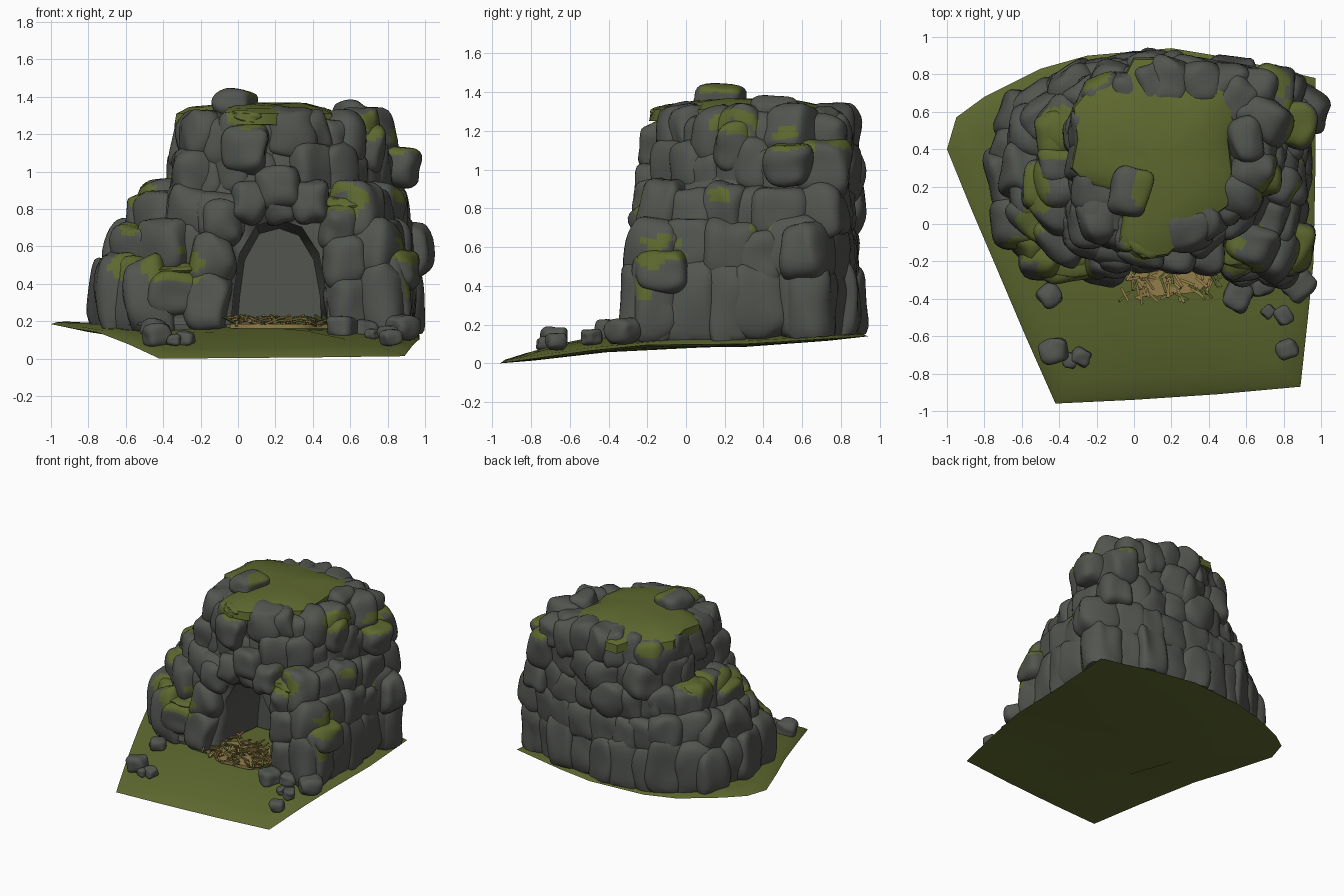
import bpy, bmesh, math, random
from mathutils import Vector, Matrix, noise

random.seed(7)
if "Cube" in bpy.data.objects:
    bpy.data.objects.remove(bpy.data.objects["Cube"])


def material(name, rgb):
    m = bpy.data.materials.new(name)
    m.use_nodes = True
    m.diffuse_color = (*rgb, 1)
    m.node_tree.nodes["Principled BSDF"].inputs["Base Color"].default_value = (*rgb, 1)
    return m


STONE = material("grey stone", (0.085, 0.09, 0.08))
MOSS = material("green moss", (0.11, 0.138, 0.028))
STRAW = material("dry straw", (0.29, 0.205, 0.065))

# Moss patches growing over the boulders: centre and reach
PATCHES = [(Vector(p), r) for p, r in [
    ((-.42, .48, .93), .15), ((-.5, .2, .86), .14), ((-.34, -.18, .48), .2), ((-.58, -.1, .5), .11),
    ((-.52, .02, .68), .11), ((.57, -.12, .84), .17), ((.9, -.14, .57), .14), ((.91, -.18, .37), .11),
    ((.85, .53, 1.13), .13), ((.7, .25, 1.23), .13), ((.08, .18, 1.4), .12), ((.06, -.15, 1.3), .12),
    ((-.22, .8, 1.25), .1), ((.74, .78, 1.15), .1), ((.94, .38, .73), .08), ((.9, .15, .87), .08),
    ((.72, .05, 1.0), .07)]]


def finish(name, bm, mats, angle=42):
    bmesh.ops.recalc_face_normals(bm, faces=bm.faces)
    me = bpy.data.meshes.new(name)
    bm.to_mesh(me)
    bm.free()
    for m in mats:
        me.materials.append(m)
    ob = bpy.data.objects.new(name, me)
    bpy.context.collection.objects.link(ob)
    bpy.ops.object.select_all(action="DESELECT")
    ob.select_set(True)
    bpy.context.view_layer.objects.active = ob
    bpy.ops.object.shade_smooth_by_angle(angle=math.radians(angle))
    return ob


SLOPE = [(-.96, 0), (-.5, .065), (-.2, .095), (.3, .1), (.95, .14)]


def ground(x, y):
    lift = .13 * max(0, -x - .4) * (y > -.7)
    for (y0, h0), (y1, h1) in zip(SLOPE, SLOPE[1:]):
        if y <= y1:
            return h0 + (h1 - h0) * (y - y0) / (y1 - y0) + lift
    return .14 + lift


def mossy(face):
    c = face.calc_center_median()
    return face.normal.z > .08 and any(((c - p) * Vector((1, 1, 1.5))).length < r for p, r in PATCHES)


def rock(bm, pos, size, turn=0.0, rough=0.22, moss_all=False):
    """Rounded, lumpy block that never dips under the ground."""
    part = bmesh.new()
    bmesh.ops.create_cube(part, size=2)
    bmesh.ops.subdivide_edges(part, edges=part.edges, cuts=7, use_grid_fill=True)
    seed = Vector([random.uniform(-50, 50) for _ in range(3)])
    rot = Matrix.Rotation(turn, 3, "Z") @ Matrix.Rotation(random.uniform(-.15, .15), 3, "Y")
    for v in part.verts:
        p = v.co / sum(abs(c) ** 3.5 for c in v.co) ** (1 / 3.5)
        p += noise.noise_vector(p * 0.9 + seed) * rough
        v.co = rot @ Vector([c * s / 2 for c, s in zip(p, size)]) + Vector(pos)
        v.co.z = max(v.co.z, ground(v.co.x, v.co.y) + .012)
    part.normal_update()
    for f in part.faces:
        f.material_index = int(moss_all or mossy(f))
    tmp = bpy.data.meshes.new("tmp")
    part.to_mesh(tmp)
    part.free()
    bm.from_mesh(tmp)
    bpy.data.meshes.remove(tmp)


def loft(bm, rings):
    loops = [[bm.verts.new(p) for p in r] for r in rings]
    n = len(loops[0])
    for a, b in zip(loops, loops[1:]):
        for i in range(n):
            j = (i + 1) % n
            bm.faces.new((a[i], a[j], b[j], b[i]))
    bm.faces.new(loops[0][::-1])
    bm.faces.new(loops[-1])


# Outlines of the mound at rising heights
LEVELS = [
    (0.13, [(-.62, -.37), (-.15, -.34), (.5, -.33), (.9, -.28), (.96, .2), (.95, .74),
            (.55, .88), (.1, .93), (-.4, .86), (-.76, .63), (-.86, .3), (-.81, -.05)]),
    (0.52, [(-.48, -.18), (-.17, -.22), (.5, -.27), (.88, -.25), (.96, .2), (.95, .74),
            (.55, .89), (.1, .93), (-.35, .84), (-.67, .62), (-.76, .3), (-.68, 0)]),
    (0.82, [(-.4, -.12), (-.1, -.23), (.45, -.25), (.74, -.16), (.9, .2), (.94, .72),
            (.55, .88), (.1, .92), (-.32, .8), (-.5, .6), (-.54, .3), (-.51, .04)]),
    (0.97, [(-.35, -.08), (-.06, -.2), (.4, -.17), (.66, 0), (.82, .25), (.89, .7),
            (.55, .87), (.13, .91), (-.25, .8), (-.38, .6), (-.39, .3), (-.37, .08)]),
    (1.33, [(-.3, 0), (-.05, -.17), (.38, -.12), (.62, .05), (.72, .28), (.72, .66),
            (.5, .86), (.15, .9), (-.18, .79), (-.32, .6), (-.35, .3), (-.33, .12)]),
]


def outline(z):
    for (z0, a), (z1, b) in zip(LEVELS, LEVELS[1:]):
        if z <= z1:
            t = max(0, (z - z0) / (z1 - z0))
            return [Vector(p).lerp(Vector(q), t) for p, q in zip(a, b)]


# Solid core of the mound, hollowed by the cave
CENTRE = Vector((0.18, 0.35))
bm = bmesh.new()
loft(bm, [[(*CENTRE.lerp(p, 0.89), max(.18, min(z, 1.24))) for p in outline(z)] for z, _ in LEVELS])
core = finish("mound_core", bm, [STONE])

arch = [(-.04, .1), (-.02, .35), (.01, .56), (.1, .71), (.22, .74), (.34, .7), (.43, .56), (.47, .35), (.48, .1)]
bm = bmesh.new()
loft(bm, [[(.22 + (x - .22) * s, y, z * (.5 + s / 2)) for x, z in arch]
          for y, s in ((-.6, 1.05), (-.1, 1), (.1, .96), (.25, .88))])
cutter = finish("cave_cutter", bm, [STONE])
cutter.hide_render = True
mod = core.modifiers.new("cave", "BOOLEAN")
mod.operation, mod.solver, mod.object = "DIFFERENCE", "EXACT", cutter
bpy.context.view_layer.objects.active = core
bpy.ops.object.modifier_apply(modifier="cave")
bpy.data.objects.remove(cutter)

# Courses of boulders round the mound: height, block height, block width, inset
COURSES = [(.31, .45, .25, .005), (.57, .32, .24, .015), (.78, .3, .22, .02), (1.0, .3, .22, .02),
           (1.17, .28, .2, .02)]
for k, (z, high, wide, inset) in enumerate(COURSES):
    bm = bmesh.new()
    pts = outline(z)
    pts.append(pts[0])
    carry = random.uniform(0, wide)
    for a, b in zip(pts, pts[1:]):
        along, length = (b - a).normalized(), (b - a).length
        while carry < length:
            p = a + along * carry
            w = wide * random.uniform(0.8, 1.2)
            carry += w * 0.8
            margin = .42 if z < .7 else .3
            if p.y < 0 and abs(p.x - .22) < margin and z < .9:
                continue
            deep = random.uniform(.22, .28)
            p -= Vector((along.y, -along.x)) * (deep / 2 + inset + random.uniform(-.02, .02))
            rock(bm, (*p, z + random.uniform(-.03, .03)), (w * 1.2, deep, high * random.uniform(.95, 1.1)),
                 math.atan2(along.y, along.x) + random.uniform(-.15, .15))
        carry -= length
    finish(f"boulder_course_{k + 1}", bm, [STONE, MOSS])

# Boulders framing the cave mouth
bm = bmesh.new()
for x, y, z, s in [(-.16, -.2, .3, .25), (-.14, -.16, .52, .24), (-.09, -.13, .72, .21), (.05, -.13, .83, .19),
                   (.6, -.2, .3, .25), (.58, -.18, .52, .24), (.53, -.16, .7, .2), (.39, -.14, .83, .19),
                   (.22, -.1, .83, .18)]:
    rock(bm, (x, y, z), (s, .25, s * 1.25), random.uniform(-.2, .2))
finish("cave_arch", bm, [STONE, MOSS])

# Single boulders: keystone, brow stone, ledge and crown stones
bm = bmesh.new()
for pos, size in [((.22, -.16, .91), (.24, .2, .23)), ((.04, -.13, 1.12), (.26, .2, .26)),
                  ((-.02, .18, 1.36), (.23, .26, .16)), ((.6, .45, 1.28), (.18, .24, .2)),
                  ((.86, .53, 1.03), (.22, .24, .21)), ((-.43, .48, .82), (.2, .26, .24)),
                  ((-.5, .2, .76), (.2, .26, .24)), ((.69, .25, 1.12), (.18, .22, .26)),
                  ((.66, .72, 1.16), (.2, .22, .24)), ((-.16, .06, 1.24), (.24, .22, .16)),
                  ((.57, -.1, .75), (.3, .24, .2)), ((.86, -.12, .47), (.2, .26, .22)),
                  ((-.34, -.18, .35), (.32, .26, .26)), ((-.2, .02, .82), (.22, .22, .36)),
                  ((-.3, -.02, .7), (.2, .18, .5))]:
    rock(bm, pos, size, random.uniform(-.3, .3))
finish("crown_boulders", bm, [STONE, MOSS])

# Moss pads settled on the ledges
bm = bmesh.new()
for x, y, z, w, d in [(-.36, -.16, .465, .32, .2), (.56, -.12, .83, .28, .2), (.06, -.09, 1.29, .18, .16)]:
    rock(bm, (x, y, z), (w, d, .07), 0, .4, True)
finish("moss_pads", bm, [STONE, MOSS])

# Moss blanket over the summit, with lobes hanging over the rim
RIM = [(.05, -.18), (.18, -.16), (.32, -.03), (.5, .1), (.52, .28), (.5, .45), (.55, .62), (.5, .8), (.38, .82),
       (.22, .77), (.12, .88), (0, .88), (-.06, .76), (-.22, .74), (-.32, .62), (-.3, .45), (-.33, .3), (-.24, .2),
       (-.12, .18), (-.06, .04), (-.08, -.1)]
bm = bmesh.new()
rings = []
for s, z in ((1.02, 1.25), (1, 1.31), (.86, 1.34), (.55, 1.36), (.2, 1.365)):
    ring = [Vector((.13, .35)).lerp(Vector(p), s) for p in RIM]
    rings.append([(*p, z - .1 * max(0, p.y - .5) + .012 * noise.noise((p.x * 6, p.y * 6, s))) for p in ring])
loft(bm, rings)
finish("summit_moss", bm, [MOSS])

# Sloping ground slab
EDGE = [(-.42, -.96), (.0, -.94), (.45, -.91), (.89, -.87), (.93, -.5), (.96, -.2), (.97, .3), (.97, .78),
        (.5, .89), (.2, .94), (-.25, .9), (-.5, .83), (-.8, .68), (-.95, .57), (-1, .4), (-.87, .08), (-.75, -.2),
        (-.58, -.6)]


def ground_ring(s, rise, bump=0.0):
    ring = []
    for x, y in EDGE:
        x, y = x * s, -.1 + (y + .1) * s
        ring.append((x, y, max(0, ground(x, y) + rise + bump * noise.noise((x * 4, y * 4, 1)))))
    return ring


bm = bmesh.new()
loft(bm, [ground_ring(.4, -.015), ground_ring(.8, -.01), ground_ring(1, 0), ground_ring(.97, .015),
          ground_ring(.85, .035, .02), ground_ring(.65, .055, .02), ground_ring(.4, .07, .02), ground_ring(.15, .075)])
finish("ground", bm, [MOSS])

# Loose stones on the grass
bm = bmesh.new()
for x, y, s in [(-.43, -.68, .15), (-.28, -.71, .1), (-.34, -.73, .08), (.56, -.38, .17), (.8, -.49, .1),
                (.82, -.67, .11), (.88, -.33, .17), (.72, -.47, .07), (-.45, -.38, .13), (.68, -.33, .12)]:
    rock(bm, (x, y, ground(x, y) + .05 + s * .2), (s, s * .9, s * .8), random.random() * 3)
finish("loose_stones", bm, [STONE, MOSS])

# Straw bedding at the cave mouth: a thin mat plus scattered stalks
bm = bmesh.new()
mat = [(.2 + .28 * r * math.cos(a), -.2 + .18 * r * math.sin(a))
       for a, r in ((math.tau * i / 24, random.uniform(.85, 1.1)) for i in range(24))]
loft(bm, [[(x, y, z) for x, y in mat] for z in (.16, .185)])
for _ in range(130):
    x, y = random.uniform(-.06, .47), random.uniform(-.39, .0)
    pose = (Matrix.Translation((x, y, random.uniform(.185, .22))) @ Matrix.Rotation(random.random() * 6, 4, "Z")
            @ Matrix.Rotation(random.uniform(-.4, .4), 4, "Y") @ Matrix.Diagonal((.08, .014, .01, 1)))
    made = bmesh.ops.create_cube(bm, size=1, matrix=pose)
    green = random.random() < .2
    for f in {f for v in made["verts"] for f in v.link_faces}:
        f.material_index = int(green)
finish("straw_bedding", bm, [STRAW, MOSS])
